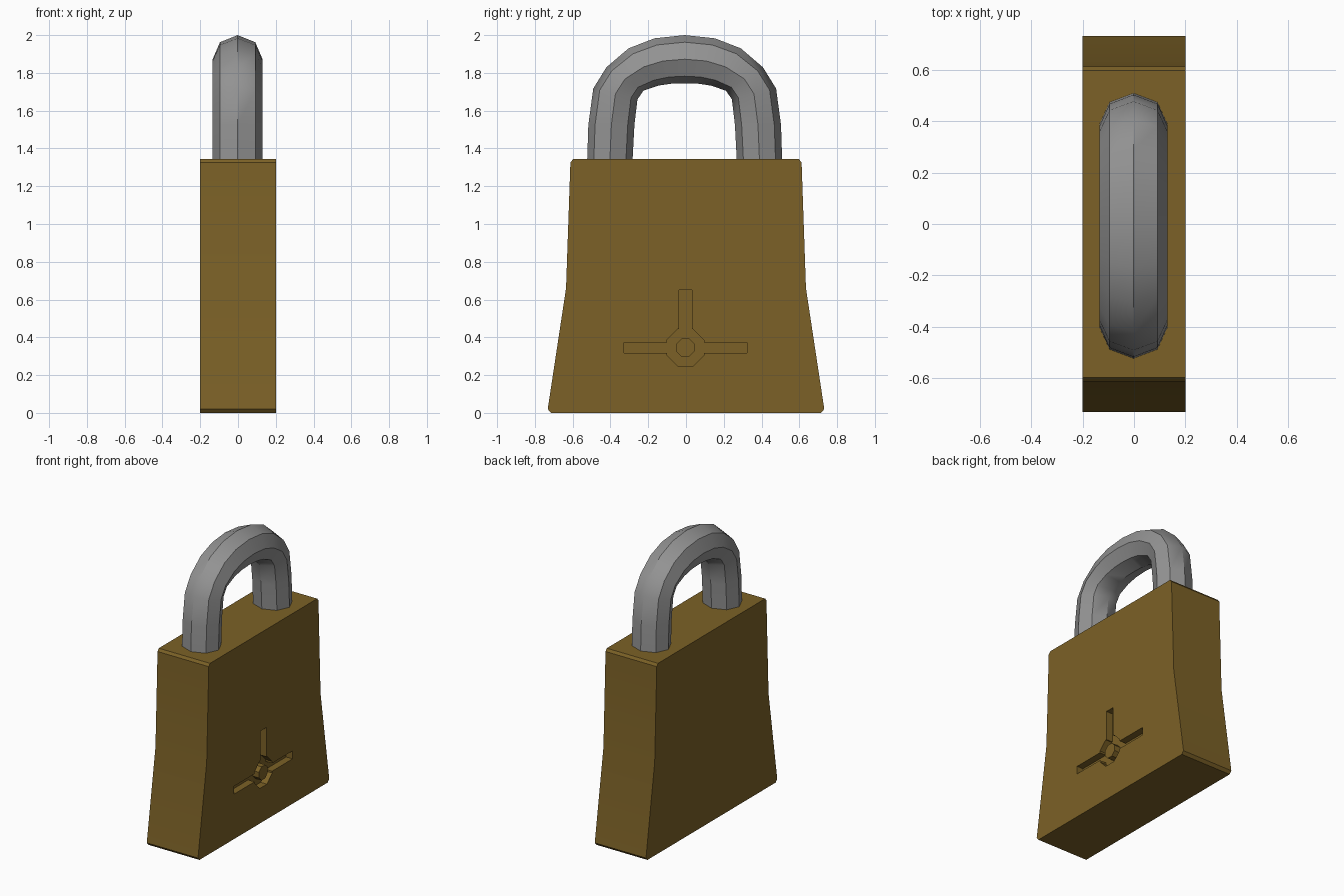
import bpy, bmesh, math
from mathutils import Vector

if "Cube" in bpy.data.objects:
    bpy.data.objects.remove(bpy.data.objects["Cube"])


def material(name, rgb):
    m = bpy.data.materials.new(name)
    m.diffuse_color = (*rgb, 1)
    m.use_nodes = True
    m.node_tree.nodes["Principled BSDF"].inputs["Base Color"].default_value = m.diffuse_color
    return m


brass = material("dark brass", (0.20, 0.12, 0.02))
steel = material("grey steel", (0.29, 0.29, 0.29))


def finish(name, bm, mat, angle=None):
    bmesh.ops.recalc_face_normals(bm, faces=bm.faces)
    me = bpy.data.meshes.new(name)
    bm.to_mesh(me)
    bm.free()
    me.materials.append(mat)
    ob = bpy.data.objects.new(name, me)
    bpy.context.collection.objects.link(ob)
    if angle:
        bpy.ops.object.select_all(action='DESELECT')
        bpy.context.view_layer.objects.active = ob
        ob.select_set(True)
        bpy.ops.object.shade_smooth_by_angle(angle=math.radians(angle))
    return ob


def slab(name, outline, x0, x1, mat, angle=None):
    """Extrude a (y, z) outline from x0 to x1."""
    bm = bmesh.new()
    face = bm.faces.new([bm.verts.new((x0, y, z)) for y, z in outline])
    ext = bmesh.ops.extrude_face_region(bm, geom=[face])
    moved = [v for v in ext["geom"] if isinstance(v, bmesh.types.BMVert)]
    bmesh.ops.translate(bm, vec=(x1 - x0, 0, 0), verts=moved)
    return finish(name, bm, mat, angle)


# Lock body: flared profile with chamfered top and bottom corners
half = [(0.715, 0), (0.732, 0.02), (0.635, 0.66), (0.612, 1.325), (0.598, 1.343)]
profile = half + [(-y, z) for y, z in reversed(half)]
body = slab("lock_body", profile, -0.2, 0.2, brass, 30)

# Keyhole recess: octagonal ring with three slots
KY, KZ, R, DEPTH = -0.003, 0.345, 0.106, 0.05
outline = []


def arm(direction, length, w):
    d = Vector((math.cos(direction), math.sin(direction)))
    s = Vector((-d.y, d.x))
    a = R * math.cos(math.pi / 8)
    for along, side in ((a, -w), (length, -w), (length, w), (a, w)):
        outline.append(d * along + s * side)


arms = {0: (0.326, 0.028), 2: (0.305, 0.034), 4: (0.326, 0.028)}
for k in range(8):
    t = (k - 0.5) * math.pi / 4
    outline.append(Vector((math.cos(t), math.sin(t))) * R)
    if k in arms:
        arm(k * math.pi / 4, *arms[k])
cutter = slab("keyhole_cutter", [(KY + p.x, KZ + p.y) for p in outline],
              0.2 - DEPTH, 0.3, brass)
cutter.hide_render = True
cutter.hide_viewport = True
cut = body.modifiers.new("keyhole", 'BOOLEAN')
cut.operation = 'DIFFERENCE'
cut.solver = 'EXACT'
cut.object = cutter

# Pin in the middle of the keyhole
pin = [(KY + 0.052 * math.cos((k + 0.5) * math.pi / 4),
        KZ + 0.052 * math.sin((k + 0.5) * math.pi / 4)) for k in range(8)]
slab("keyhole_pin", pin, 0.2 - DEPTH - 0.01, 0.2, brass)

# Shackle: octagonal rings spanned between outer and inner arch points
outer = [(0.518, 1.28), (0.51, 1.525), (0.484, 1.717), (0.414, 1.83),
         (0.297, 1.93), (0.16, 1.983), (0, 2.0)]
inner = [(0.279, 1.28), (0.266, 1.525), (0.25, 1.66), (0.218, 1.706),
         (0.138, 1.733), (0.07, 1.743), (0, 1.745)]
pairs = list(zip(outer, inner))
spans = [((-o[0], o[1]), (-i[0], i[1])) for o, i in pairs] + pairs[-2::-1]
bm = bmesh.new()
rings = []
for o, i in spans:
    o, i = Vector((0, *o)), Vector((0, *i))
    mid, arm_vec = (o + i) / 2 + Vector((-0.002, -0.007, 0)), (o - i) / 2
    rings.append([bm.verts.new(mid + arm_vec * math.cos(k * math.pi / 4)
                  + Vector((0.132 * math.sin(k * math.pi / 4), 0, 0))) for k in range(8)])
for a, b in zip(rings, rings[1:]):
    for k in range(8):
        n = (k + 1) % 8
        bm.faces.new((a[k], a[n], b[n], b[k]))
bm.faces.new(rings[0])
bm.faces.new(rings[-1])
finish("shackle", bm, steel, 40)
